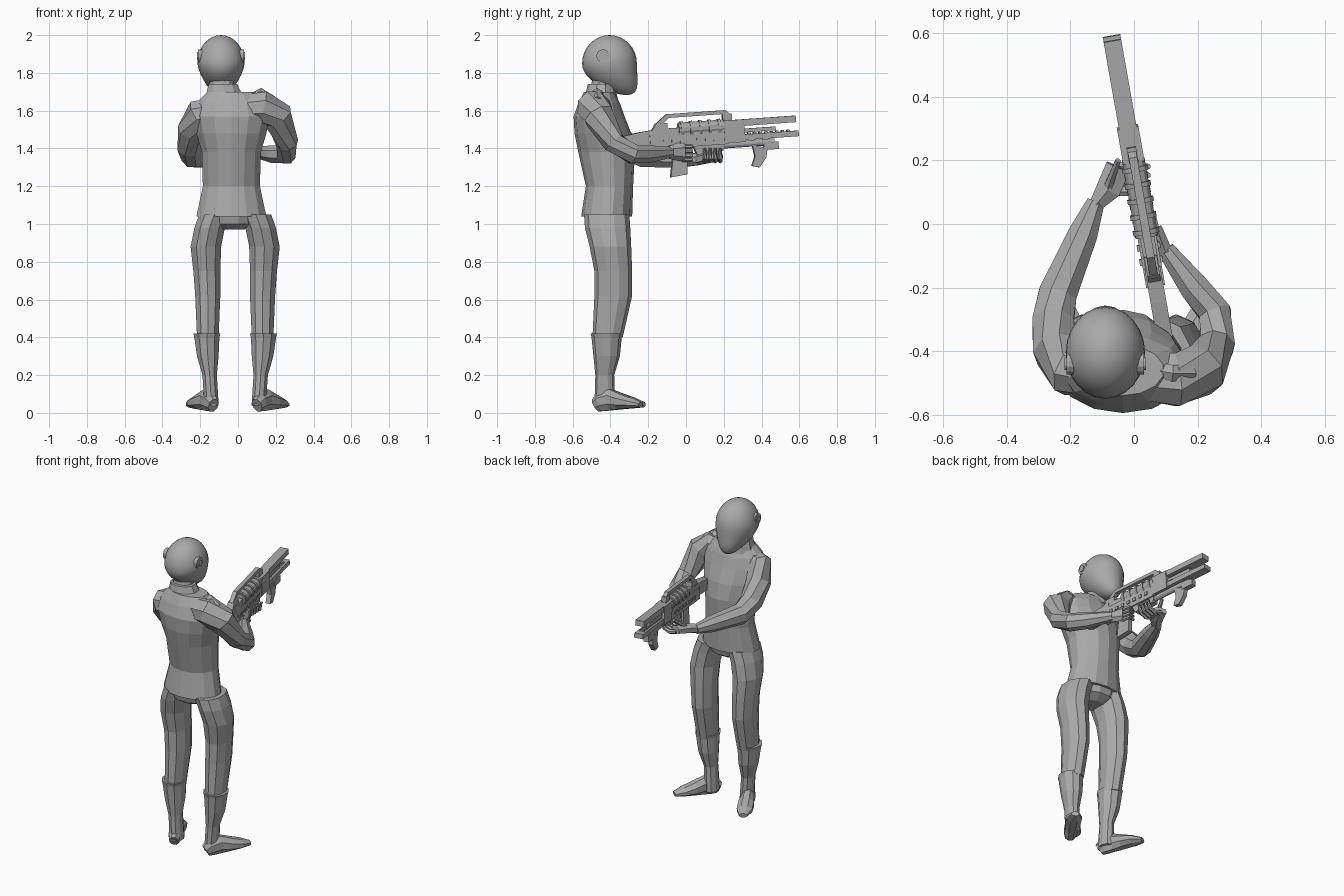
import bpy, bmesh, math
from mathutils import Vector, Matrix

old = bpy.data.objects.get("Cube")
if old:
    bpy.data.objects.remove(old)

shade = (.4, .4, .4, 1)
grey = bpy.data.materials.new("plain_grey")
grey.use_nodes = True
grey.diffuse_color = shade
grey.node_tree.nodes["Principled BSDF"].inputs["Base Color"].default_value = shade

# The rifle is laid out along y around its bore, then turned and pitched into place
TURN = Matrix.Rotation(math.radians(10), 4, "Z")
PITCH = Matrix.Rotation(math.radians(4), 4, "X")
RIFLE = Matrix.Translation((.016, .1, 1.46)) @ TURN @ PITCH
UP = Vector((0, 0, 1))
FORWARD = Vector((0, 1, 0))


def finish(name, bm, matrix=Matrix()):
    bmesh.ops.recalc_face_normals(bm, faces=bm.faces)
    bm.transform(matrix)
    mesh = bpy.data.meshes.new(name)
    bm.to_mesh(mesh)
    bm.free()
    mesh.materials.append(grey)
    part = bpy.data.objects.new(name, mesh)
    bpy.context.collection.objects.link(part)
    return part


def loft(name, rings, sides=8, axis=None, matrix=Matrix()):
    """Skin rings of (centre, half width, half depth) along a path."""
    bm = bmesh.new()
    centres = [Vector(ring[0]) for ring in rings]
    last = len(rings) - 1
    loops = []
    for i, (centre, wide, deep) in enumerate(rings):
        along = axis or (centres[min(i + 1, last)] - centres[max(i - 1, 0)]).normalized()
        guide = FORWARD if abs(along.z) > .9 else UP
        across = along.cross(guide).normalized()
        over = across.cross(along)
        loop = []
        for k in range(sides):
            angle = math.tau * (k + .5) / sides
            offset = across * wide * math.cos(angle) + over * deep * math.sin(angle)
            loop.append(bm.verts.new(Vector(centre) + offset))
        loops.append(loop)
    for a, b in zip(loops, loops[1:]):
        for k in range(sides):
            n = (k + 1) % sides
            bm.faces.new((a[k], a[n], b[n], b[k]))
    bm.faces.new(loops[0])
    bm.faces.new(loops[-1])
    return finish(name, bm, matrix)


def tube(name, path, sides=8, matrix=Matrix()):
    """Round limb through points of (x, y, z, radius)."""
    return loft(name, [((x, y, z), r, r) for x, y, z, r in path], sides, matrix=matrix)


def plate(name, outline, width):
    """Extrude a (y, z) side outline across the rifle."""
    bm = bmesh.new()
    face = bm.faces.new([bm.verts.new((-width / 2, y, z)) for y, z in outline])
    grown = bmesh.ops.extrude_face_region(bm, geom=[face])["geom"]
    moved = [v for v in grown if isinstance(v, bmesh.types.BMVert)]
    bmesh.ops.translate(bm, vec=(width, 0, 0), verts=moved)
    finish(name, bm, RIFLE)


def bar(name, start, end, low, high, width):
    plate(name, [(start, low), (end, low), (end, high), (start, high)], width)


def rod(name, start, end, height, radius):
    tube(name, [(0, start, height, radius), (0, end, height, radius)], sides=12, matrix=RIFLE)


# Helmet: smooth sphere with a full jaw, tilted so the chin is forward and low
bm = bmesh.new()
bmesh.ops.create_uvsphere(bm, u_segments=24, v_segments=16, radius=1)
for v in bm.verts:
    low = max(0, -v.co.z)
    v.co.x *= .125 * (1 - low / 6)
    v.co.y = v.co.y * .145 * (1 + low * low / 3) + low * low / 20
    v.co.z = v.co.z * .15 - low * v.co.y / 4
helmet = finish("helmet", bm, Matrix.Translation((-.09, -.405, 1.85)))
helmet.data.polygons.foreach_set("use_smooth", [True] * len(helmet.data.polygons))
for sign, side in ((-1, "right"), (1, "left")):
    for part, radius, reach in (("ear_disc", .035, .122), ("ear_button", .02, .128)):
        inner, outer = (-.09 + sign * reach * share for share in (.8, 1))
        tube(f"{side}_{part}", [(inner, -.44, 1.89, radius), (outer, -.44, 1.89, radius)], sides=12)

# Neck, collar, jacket and pelvis
loft("neck", [((-.08, -.45, 1.64), .08, .07), ((-.09, -.43, 1.8), .06, .06)], 10, UP)
loft("collar", [((-.07, -.45, 1.66), .11, .09), ((-.08, -.45, 1.74), .08, .07)], 10, UP)
jacket = [(1.04, -.42, .19, .135), (1.2, -.405, .155, .125), (1.38, -.42, .16, .15),
          (1.48, -.44, .19, .15), (1.57, -.46, .21, .135), (1.64, -.46, .19, .11), (1.7, -.46, .13, .08)]
loft("jacket", [((-.035, y, z), wide, deep) for z, y, wide, deep in jacket], 14, UP)
pelvis = [(.97, .07, .06), (1, .14, .11), (1.06, .17, .125)]
loft("pelvis", [((-.035, -.42, z), wide, deep) for z, wide, deep in pelvis], 12, UP)

# Arms: shoulder, elbow and wrist, with the raised shoulder on the left
tube("left_arm", [(.03, -.48, 1.61, .08), (.13, -.49, 1.62, .09), (.21, -.46, 1.57, .085),
                  (.26, -.38, 1.43, .06), (.255, -.28, 1.37, .055), (.19, -.2, 1.37, .05),
                  (.1, -.08, 1.38, .03)])
tube("right_arm", [(-.1, -.47, 1.6, .08), (-.2, -.46, 1.58, .085), (-.245, -.4, 1.5, .075),
                   (-.255, -.31, 1.41, .07), (-.24, -.22, 1.36, .065), (-.16, -.03, 1.345, .05),
                   (-.12, .07, 1.34, .03)])
tube("left_shoulder_fold", [(.07, -.46, 1.66, .03), (.12, -.47, 1.69, .03), (.18, -.47, 1.65, .03)], sides=6)

# Hands: palm, four curled fingers and thumb
loft("left_palm", [((.1, -.09, 1.38), .025, .035), ((.07, -.01, 1.38), .02, .05)], 6)
loft("right_palm", [((-.12, .06, 1.34), .025, .03), ((-.08, .11, 1.35), .045, .03),
                    ((-.05, .18, 1.36), .045, .025)], 6)
for i in range(4):
    z = 1.41 - i * .023
    tube("left_finger", [(.07, -.02, z, .012), (.06, .03, z, .012), (.02, .02, z, .008)], sides=6)
    y = .1 + i * .027
    tube("right_finger", [(-.06, y, 1.35, .014), (-.01, y, 1.335, .014),
                          (.03, y, 1.35, .013), (.045, y, 1.4, .009)], sides=6)
tube("left_thumb", [(.08, -.06, 1.41, .014), (.05, -.02, 1.43, .01)], sides=6)
tube("right_thumb", [(-.08, .12, 1.37, .016), (-.05, .2, 1.43, .01)], sides=6)

# Legs, boots with a cuff, and turned out feet with lifted toes
leg = [(1.05, .125, -.42, .085, .12), (.98, .15, -.415, .085, .12), (.88, .17, -.4, .085, .11),
       (.75, .165, -.385, .075, .1), (.62, .16, -.385, .07, .1), (.4, .16, -.415, .06, .08)]
boot = [(.42, .165, -.42, .075, .085), (.4, .165, -.42, .07, .08), (.3, .16, -.42, .06, .07),
        (.2, .15, -.43, .04, .05), (.04, .14, -.43, .04, .055)]
foot = [(0, .03, .04), (.03, .04, .055), (.09, .04, .06), (.15, .05, .045), (.22, .05, .03), (.28, .025, .015)]
for sign, hip, turnout, side in ((-1, 0, 1, "right"), (1, -.03, 1.3, "left")):
    for part, rings in (("leg", leg), ("boot", boot)):
        loft(f"{side}_{part}", [((sign * x + hip, y, z), wide, deep) for z, x, y, wide, deep in rings], 10, UP)
    heel = Vector((sign * .13 + hip, -.475, 0))
    toward_toe = Vector((sign * turnout, 2, 0)).normalized()
    loft(f"{side}_foot", [(heel + toward_toe * reach + UP * (tall + reach / 10), wide, tall)
                          for reach, wide, tall in foot])

# Rifle: stock, receiver, grip and magazine
plate("stock", [(-.47, -.02), (-.4, -.03), (-.24, -.02), (-.24, .06), (-.35, .05), (-.47, .03)], width=.05)
bar("receiver", start=-.3, end=.12, low=-.045, high=.03, width=.06)
bar("receiver_top", start=-.26, end=.12, low=.02, high=.06, width=.045)
plate("rear_sight_block", [(-.3, .03), (-.2, .03), (-.2, .09), (-.26, .09)], width=.04)
plate("pistol_grip", [(-.17, -.04), (-.1, -.04), (-.11, -.19), (-.2, -.2)], width=.035)
plate("magazine", [(-.07, -.04), (.1, -.04), (.09, -.08), (-.05, -.09)], width=.04)
rod("sleeve", start=-.14, end=.11, height=.05, radius=.037)
for i in range(5):
    ring_start = -.13 + i * .05
    rod("sleeve_ring", start=ring_start, end=ring_start + .015, height=.05, radius=.043)
for i in range(7):
    bolt_start = -.23 + i * .045
    bar("side_bolt", start=bolt_start, end=bolt_start + .02, low=-.02, high=0, width=.074)

# Carry handle
plate("carry_handle", [(-.27, .08), (-.2, .135), (.12, .135), (.15, .1), (.1, .115), (-.19, .115), (-.23, .08)], width=.026)
bar("handle_post", start=.1, end=.15, low=.04, high=.115, width=.03)

# Paired barrels, ribs and the front grip
bar("fore_block", start=.1, end=.21, low=-.04, high=.08, width=.068)
bar("upper_barrel", start=.12, end=.49, low=.045, high=.08, width=.056)
bar("middle_barrel", start=.18, end=.38, low=.01, high=.03, width=.035)
bar("lower_barrel", start=.1, end=.5, low=-.03, high=0, width=.056)
rod("under_tube", start=.08, end=.37, height=-.05, radius=.018)
for i in range(9):
    rib_start = .2 + i * .03
    bar("lower_rib", start=rib_start, end=rib_start + .015, low=0, high=.008, width=.03)
plate("front_grip", [(.25, -.06), (.33, -.08), (.32, -.13), (.28, -.18), (.24, -.17), (.26, -.12)], width=.03)
bar("front_grip_mount", start=.31, end=.39, low=-.09, high=-.05, width=.034)
